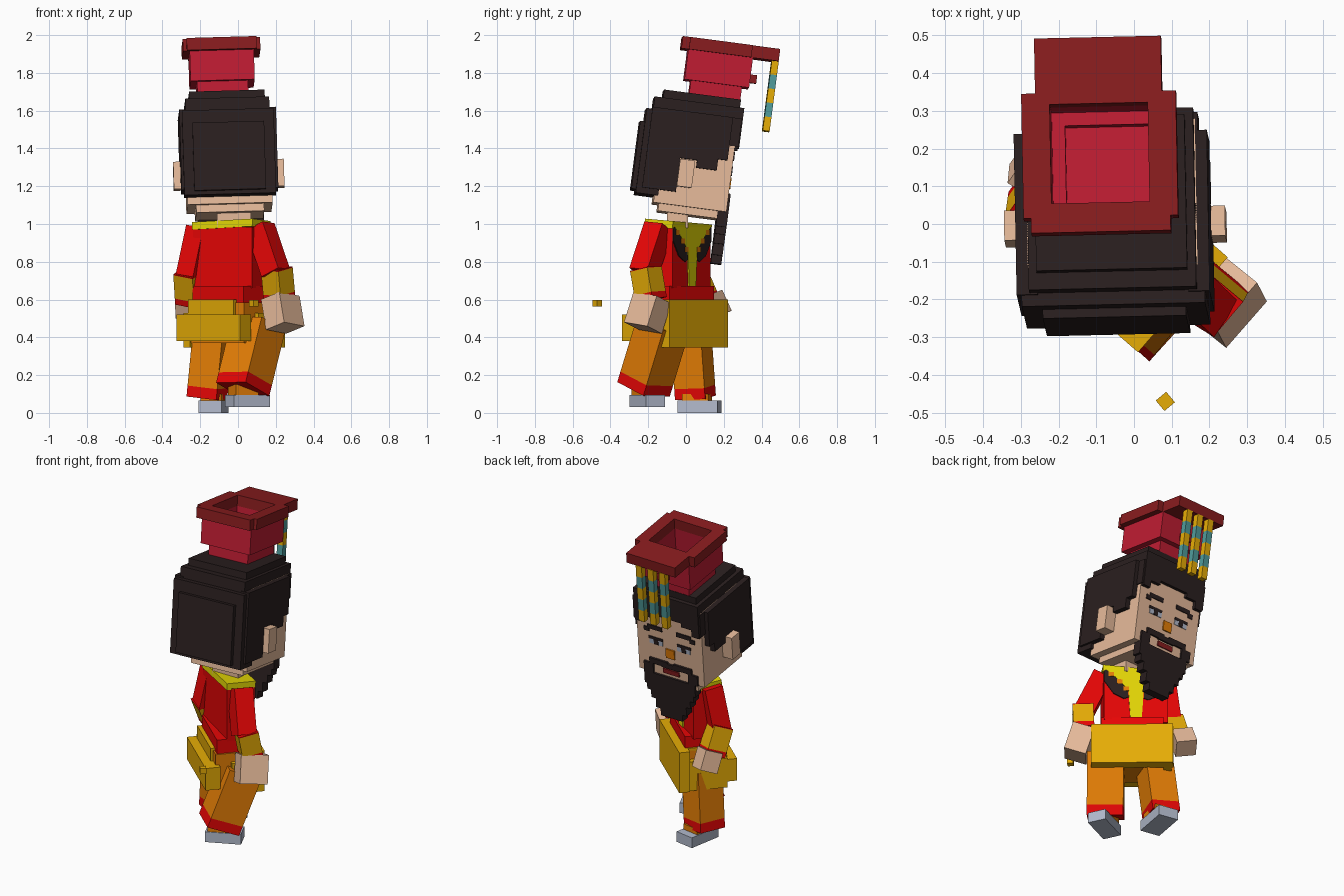
import bpy, bmesh
from math import radians
from mathutils import Matrix, Vector

# ---- colours -------------------------------------------------------------
def lin(c):
    c /= 255
    return c / 12.92 if c <= 0.04045 else ((c + 0.055) / 1.055) ** 2.4

PALETTE = {
    "red": (238, 6, 6), "maroon": (136, 28, 30), "crimson": (190, 28, 50),
    "black_hair": (42, 31, 31), "skin": (230, 186, 154), "gold": (230, 172, 6),
    "orange": (232, 128, 6), "yellow": (228, 215, 6), "teal": (80, 156, 156),
    "grey": (178, 186, 204),
}
MATS = {}
for key, rgb in PALETTE.items():
    MATS[key] = bpy.data.materials.new(key)
    MATS[key].diffuse_color = (*[lin(c) for c in rgb], 1)

# ---- helpers -------------------------------------------------------------
def finish(name, bm, frame, colours):
    bmesh.ops.recalc_face_normals(bm, faces=bm.faces)
    me = bpy.data.meshes.new(name)
    bm.to_mesh(me)
    bm.free()
    for c in colours:
        me.materials.append(MATS[c])
    ob = bpy.data.objects.new(name, me)
    ob.matrix_world = frame
    bpy.context.collection.objects.link(ob)
    return ob

def part(name, frame, boxes):
    """Boxes given as (colour, x0, x1, y0, y1, z0, z1) in a local frame."""
    bm = bmesh.new()
    colours = list(dict.fromkeys(b[0] for b in boxes))
    for col, x0, x1, y0, y1, z0, z1 in boxes:
        centre = Vector((x0 + x1, y0 + y1, z0 + z1)) / 2
        m = Matrix.Translation(centre) @ Matrix.Diagonal((x1 - x0, y1 - y0, z1 - z0, 1))
        vs = bmesh.ops.create_cube(bm, size=1, matrix=m)["verts"]
        for f in {f for v in vs for f in v.link_faces}:
            f.material_index = colours.index(col)
    return finish(name, bm, frame, colours)

def mid(col, hx, *rest):
    return (col, -hx, hx, *rest)

def pair(col, x0, x1, *rest):
    return [(col, x0, x1, *rest), (col, -x1, -x0, *rest)]

def plate(name, frame, col, pts, y, t=0.008):
    """Thin polygon plate in the local xz plane."""
    bm = bmesh.new()
    face = bm.faces.new([bm.verts.new((x, y, z)) for x, z in pts])
    ext = bmesh.ops.extrude_face_region(bm, geom=[face])["geom"]
    for v in ext:
        if isinstance(v, bmesh.types.BMVert):
            v.co.y += t
    finish(name, bm, frame, [col])

def at(x, y, z, yaw=0, pitch=0, roll=0):
    return (Matrix.Translation((x, y, z)) @ Matrix.Rotation(radians(yaw), 4, "Z")
            @ Matrix.Rotation(radians(roll), 4, "Y") @ Matrix.Rotation(radians(pitch), 4, "X"))

def limb(name, low, top, w, d, yaw, bands):
    """Box limb from low to top; bands are (colour, start, end) fractions."""
    low, axis = Vector(low), Vector(top) - Vector(low)
    rot = Vector((0, 0, 1)).rotation_difference(axis).to_matrix().to_4x4()
    frame = Matrix.Translation(low) @ rot @ Matrix.Rotation(radians(yaw), 4, "Z")
    n = axis.length
    part(name, frame, [mid(c, w / 2, -d / 2, d / 2, a * n, b * n) for c, a, b in bands])

# ---- head ----------------------------------------------------------------
HEAD = at(-0.053, 0, 1.388, 1.3, -7.5, -1.6)
part("head", HEAD, [mid("skin", 0.225, -0.14, 0.25, -0.30, 0.20),
                    mid("skin", 0.18, -0.11, 0.25, -0.34, -0.30)])
part("ears", HEAD, pair("skin", 0.22, 0.293, -0.03, 0.05, -0.20, -0.055))

H = "black_hair"
part("hair", HEAD, [
    mid(H, 0.20, -0.16, 0.25, 0.20, 0.30),
    mid(H, 0.222, -0.205, 0.273, 0.11, 0.257),
    mid(H, 0.243, -0.24, -0.12, -0.262, 0.19),
    mid(H, 0.19, -0.264, -0.23, -0.242, 0.12),
    # side layers, stepped around the ear and cheek
    *pair(H, 0.20, 0.256, -0.21, -0.03, -0.23, 0.20),
    *pair(H, 0.20, 0.256, -0.03, 0.06, -0.05, 0.20),
    *pair(H, 0.20, 0.256, 0.06, 0.17, -0.09, 0.20),
    *pair(H, 0.20, 0.256, 0.17, 0.22, -0.03, 0.20),
    *pair(H, 0.20, 0.232, 0.22, 0.268, 0.05, 0.20),
    # fringe
    mid(H, 0.10, 0.20, 0.273, 0.115, 0.14),
    *pair(H, 0.10, 0.17, 0.20, 0.273, 0.085, 0.14),
    *pair(H, 0.17, 0.222, 0.20, 0.273, 0.04, 0.14),
])

# beard: stepped rows, wide around the mouth and narrow at the tip
rows = [(0.175, -0.38, -0.30), (0.16, -0.42, -0.38), (0.135, -0.47, -0.42),
        (0.105, -0.53, -0.47), (0.075, -0.575, -0.53)]
part("beard", HEAD, [(H, 0.01 - hw, 0.01 + hw, 0.205, 0.262, a, b) for hw, a, b in rows]
     + pair(H, 0.12, 0.185, 0.21, 0.262, -0.30, -0.235)
     + pair(H, 0.02, 0.145, 0.21, 0.262, -0.235, -0.20)
     + [mid(H, 0.06, 0.21, 0.262, -0.24, -0.21)])
part("mouth", HEAD, [mid("maroon", 0.055, 0.245, 0.257, -0.28, -0.25)])
part("nose", HEAD, [mid("orange", 0.03, 0.245, 0.258, -0.17, -0.11)])
part("eyebrows", HEAD, pair(H, 0.05, 0.15, 0.245, 0.256, -0.005, 0.022)
     + pair(H, 0.14, 0.175, 0.245, 0.256, -0.025, 0.003))
part("eyes", HEAD, pair(H, 0.05, 0.145, 0.245, 0.255, -0.073, -0.056)
     + pair("grey", 0.05, 0.14, 0.245, 0.254, -0.103, -0.073)
     + pair(H, 0.08, 0.11, 0.245, 0.256, -0.103, -0.07))

# ---- hat -----------------------------------------------------------------
M, C = "maroon", "crimson"
HAT = HEAD @ Matrix.Translation((-0.018, 0, 0))
part("hat_brim", HAT, [
    mid(M, 0.185, -0.098, -0.058, 0.53, 0.595), mid(M, 0.205, -0.058, -0.02, 0.53, 0.595),
    *pair(M, 0.13, 0.205, -0.02, 0.245, 0.53, 0.595),
    mid(M, 0.205, 0.245, 0.275, 0.53, 0.595), mid(M, 0.168, 0.275, 0.422, 0.53, 0.595)])
part("hat_crown", HAT, [
    mid(C, 0.17, -0.06, -0.02, 0.37, 0.53), mid(C, 0.17, 0.245, 0.285, 0.37, 0.53),
    *pair(C, 0.13, 0.17, -0.02, 0.245, 0.37, 0.53),
    mid(C, 0.135, -0.025, 0.248, 0.28, 0.375),
    (C, -0.13, -0.095, -0.02, 0.245, 0.36, 0.42), (C, -0.13, 0.13, 0.21, 0.245, 0.36, 0.42)])
part("hat_pin", HAT, [mid(M, 0.03, 0.28, 0.322, 0.40, 0.445)])
step = 0.375 / 5
part("hat_strands", HAT, [
    ("teal" if i % 2 else "gold", x - 0.02, x + 0.02, 0.387, 0.424,
     0.157 + i * step, 0.157 + (i + 1) * step) for x in (-0.075, 0.005, 0.085) for i in range(5)])

# ---- torso ---------------------------------------------------------------
TORSO = at(-0.035, -0.04, 0, -33)
part("neck", at(-0.02, -0.045, 0), [mid("skin", 0.09, -0.055, 0.055, 0.98, 1.10)])
part("torso", TORSO, [mid("red", 0.185, -0.086, 0.083, 0.66, 0.985)])
COLLAR = Matrix.Translation((-0.035, -0.042, 0.998)) @ Matrix.Rotation(radians(-5), 4, "X") \
    @ Matrix.Rotation(radians(-33), 4, "Z")
part("collar", COLLAR, [mid("yellow", 0.19, -0.088, 0.09, -0.025, 0.015)])
plate("chest_sash", TORSO, "yellow",
      [(-0.175, 0.985), (0.175, 0.985), (0.11, 0.93), (0.045, 0.86), (0.032, 0.66),
       (-0.032, 0.66), (-0.045, 0.86), (-0.11, 0.93)], 0.082)
for s, side in ((1, "left"), (-1, "right")):
    plate("lapel_" + side, TORSO, H, [(s * 0.175, 0.985), (s * 0.185, 0.975), (s * 0.185, 0.91),
          (s * 0.13, 0.83), (s * 0.07, 0.80), (s * 0.045, 0.81), (s * 0.048, 0.86),
          (s * 0.11, 0.93)], 0.082, 0.007)
    part("lapel_studs_" + side, TORSO, [
        ("orange", s * x - 0.016, s * x + 0.016, 0.08, 0.0915, z - 0.014, z + 0.014)
        for x, z in ((0.145, 0.955), (0.095, 0.91), (0.058, 0.865))])

# ---- waist and skirt -----------------------------------------------------
SKIRT = at(-0.04, -0.06, 0, -41)
part("waist", SKIRT, [mid("red", 0.18, -0.10, 0.12, 0.58, 0.672)])
part("hips", SKIRT, [mid("orange", 0.19, -0.11, 0.11, 0.37, 0.585)])
part("skirt_panels", SKIRT, [
    mid("gold", 0.236, 0.105, 0.168, 0.345, 0.60),
    mid("gold", 0.222, -0.178, -0.09, 0.38, 0.52),
    ("gold", -0.19, 0.13, -0.125, 0.11, 0.50, 0.60),
    ("gold", -0.225, -0.18, -0.12, 0.11, 0.345, 0.53),
    ("gold", 0.18, 0.215, -0.02, 0.11, 0.37, 0.53)])
part("floating_bead", at(0.083, -0.47, 0.58, 40), [mid("gold", 0.018, -0.018, 0.018, -0.018, 0.018)])

# ---- legs and shoes ------------------------------------------------------
LEG = [("red", 0, 0.16), ("orange", 0.16, 1)]
limb("left_leg", (-0.165, 0.05, 0.08), (-0.13, 0.025, 0.44), 0.168, 0.17, -20, LEG)
limb("right_leg", (0.025, -0.225, 0.125), (0.11, -0.12, 0.47), 0.21, 0.20, -42, LEG)
part("left_shoe", at(-0.13, 0.068, 0, -10),
     [mid("grey", 0.062, -0.105, 0.11, 0, 0.065), mid("orange", 0.055, -0.08, 0.06, 0.06, 0.10)])
part("right_shoe", at(0.05, -0.205, 0.03, -65),
     [mid("grey", 0.055, -0.105, 0.105, 0, 0.065), mid("orange", 0.05, -0.09, 0.04, 0.06, 0.12)])

# ---- arms and hands ------------------------------------------------------
SLEEVE = [("red", 0, 0.2), ("gold", 0.2, 0.97), ("red", 0.97, 1)]
limb("right_upper_arm", (0.20, -0.225, 0.74), (0.117, -0.145, 0.985), 0.115, 0.115, -33, [("red", 0, 1)])
limb("right_forearm", (0.22, -0.185, 0.60), (0.205, -0.213, 0.765), 0.12, 0.12, -40, SLEEVE)
limb("right_hand", (0.25, -0.228, 0.45), (0.224, -0.178, 0.61), 0.13, 0.165, -40, [("skin", 0, 1)])
limb("left_upper_arm", (-0.255, 0.03, 0.72), (-0.20, 0.04, 0.98), 0.11, 0.11, -33, [("red", 0, 1)])
limb("left_forearm", (-0.25, 0.10, 0.585), (-0.26, 0.03, 0.745), 0.12, 0.12, -33, SLEEVE)
limb("left_hand", (-0.25, 0.17, 0.51), (-0.255, 0.12, 0.62), 0.12, 0.11, -33, [("skin", 0, 1)])
